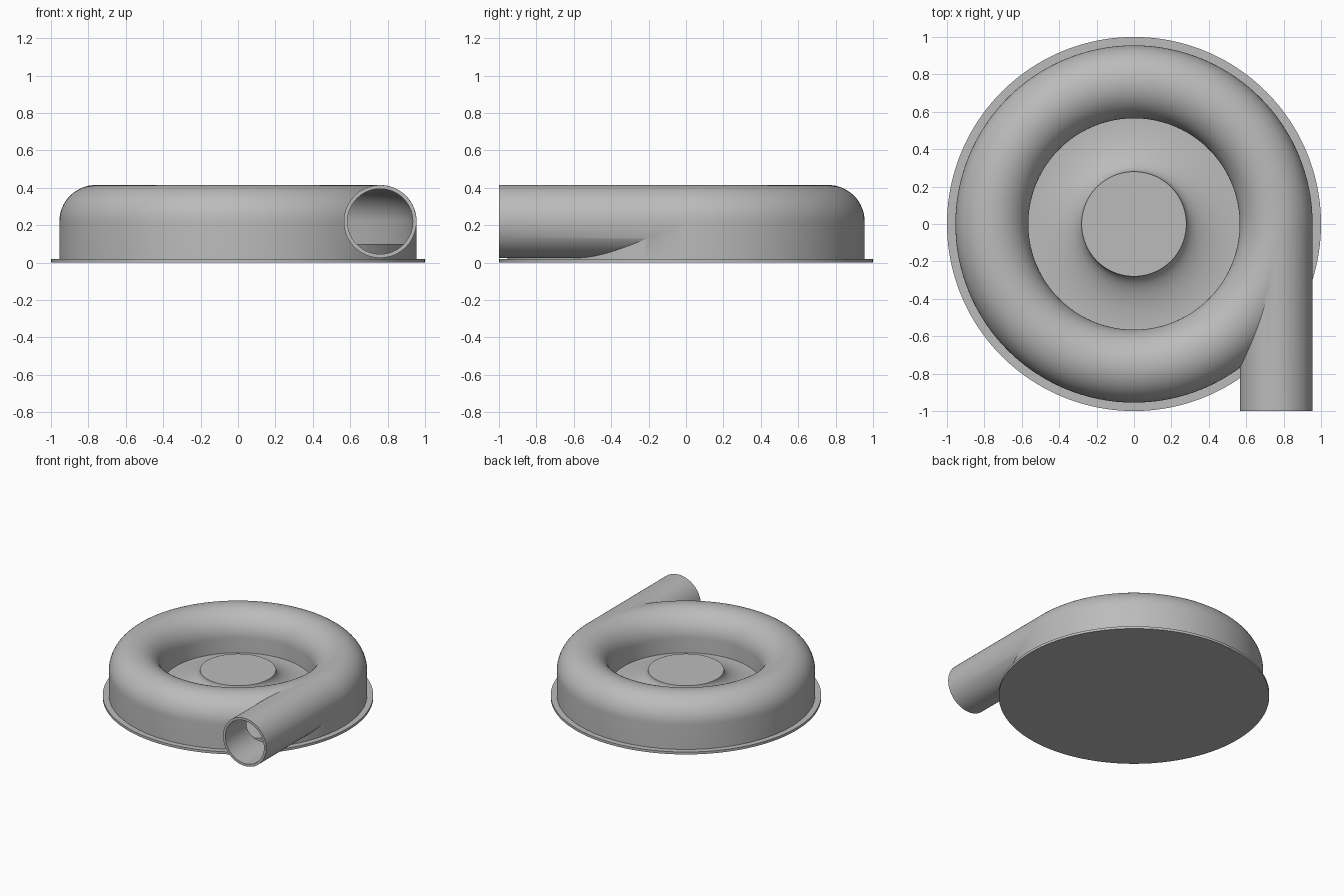
import bpy, bmesh, math
from mathutils import Matrix, Vector

default = bpy.data.objects.get("Cube")
if default:
    bpy.data.objects.remove(default, do_unlink=True)

SEG = 160                       # sides of the round parts
RING, MID, TUBE, WALL = 0.76, 0.22, 0.195, 0.02
FLOOR, HUB, EYE = 0.10, 0.28, 0.565

metal = bpy.data.materials.new("grey metal")
metal.use_nodes = True
metal.diffuse_color = (0.5, 0.5, 0.5, 1)
metal.node_tree.nodes["Principled BSDF"].inputs["Base Color"].default_value = (0.5, 0.5, 0.5, 1)


def add_object(name, bm):
    bmesh.ops.recalc_face_normals(bm, faces=bm.faces)
    mesh = bpy.data.meshes.new(name)
    bm.to_mesh(mesh)
    bm.free()
    obj = bpy.data.objects.new(name, mesh)
    mesh.materials.append(metal)
    bpy.context.collection.objects.link(obj)
    return obj


def lathe(name, profile, closed):
    """Spin an (r, z) profile about the z axis."""
    bm = bmesh.new()
    verts = [bm.verts.new((r, 0, z)) for r, z in profile]
    edges = [bm.edges.new(pair) for pair in zip(verts, verts[1:])]
    if closed:
        edges.append(bm.edges.new((verts[-1], verts[0])))
    bmesh.ops.spin(bm, geom=verts + edges, axis=(0, 0, 1), cent=(0, 0, 0),
                   angle=math.tau, steps=SEG, use_merge=True)
    bmesh.ops.remove_doubles(bm, verts=bm.verts, dist=1e-5)
    return add_object(name, bm)


def pipe(name, radius, front, back):
    """Solid cylinder along y at the outlet position."""
    bm = bmesh.new()
    place = Matrix.Translation(Vector((RING, (front + back) / 2, MID))) @ Matrix.Rotation(math.pi / 2, 4, 'X')
    bmesh.ops.create_cone(bm, cap_ends=True, segments=96, radius1=radius, radius2=radius,
                          depth=back - front, matrix=place)
    return add_object(name, bm)


def arch(radius, bottom):
    """Half-round top on straight legs."""
    steps = 32
    top = [(RING + radius * math.cos(math.pi * i / steps),
            MID + radius * math.sin(math.pi * i / steps)) for i in range(steps + 1)]
    return [(RING + radius, bottom)] + top + [(RING - radius, bottom)]


def combine(target, tool, operation):
    mod = target.modifiers.new(operation.lower(), 'BOOLEAN')
    mod.operation, mod.solver, mod.object = operation, 'EXACT', tool
    select(target)
    bpy.ops.object.modifier_apply(modifier=mod.name)
    bpy.data.objects.remove(tool, do_unlink=True)


def select(obj):
    bpy.ops.object.select_all(action='DESELECT')
    obj.select_set(True)
    bpy.context.view_layer.objects.active = obj


# Hollow ring casing with a tangent outlet pipe
casing = lathe("volute_casing", arch(TUBE, 0.01), True)
combine(casing, pipe("outlet_pipe", TUBE - 0.0005, -1, 0), 'UNION')
combine(casing, lathe("channel_cutter", arch(TUBE - WALL, FLOOR - 0.01), True), 'DIFFERENCE')
combine(casing, pipe("bore_cutter", TUBE - WALL - 0.0005, -1.05, 0), 'DIFFERENCE')

# Flanged back plate with a hub that flares down to the floor
flare = []
for i in range(21):
    a = math.pi / 2 * i / 20
    flare.append((EYE - (EYE - HUB) * math.cos(a), MID + 0.005 - (MID + 0.005 - FLOOR) * math.sin(a)))
plate = lathe("back_plate_and_hub",
              [(0, 0), (1, 0), (1, 0.02), (0.94, 0.02), (0.94, FLOOR)]
              + flare[::-1] + [(0, MID + 0.005)], False)

for part in (casing, plate):
    select(part)
    bpy.ops.object.shade_smooth_by_angle(angle=math.radians(30))
